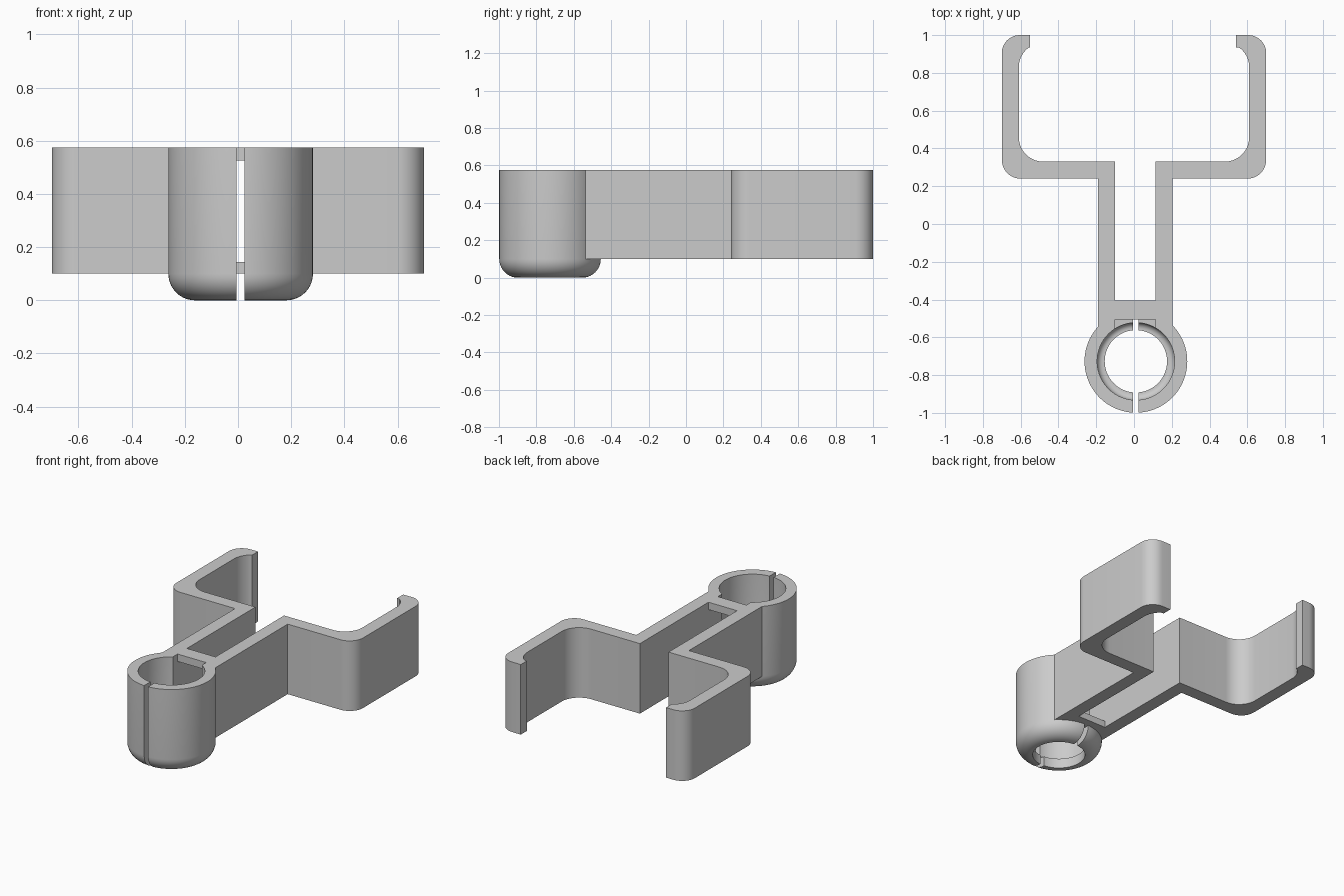
import bpy, bmesh
from math import sin, cos, pi, radians

if "Cube" in bpy.data.objects:
    bpy.data.objects.remove(bpy.data.objects["Cube"], do_unlink=True)

BASE, TOP = 0.10, 0.575       # height range of the arms
CX, CY = 0.01, -0.727         # ring axis
OUTER, BORE = 0.272, 0.205    # ring radii
STEM_X = 0.0075               # middle of the stem

grey = bpy.data.materials.new("grey plastic")
grey.use_nodes = True
grey.diffuse_color = (0.6, 0.6, 0.6, 1)
grey.node_tree.nodes["Principled BSDF"].inputs["Base Color"].default_value = (0.6, 0.6, 0.6, 1)


def add_object(name, bm):
    bmesh.ops.recalc_face_normals(bm, faces=bm.faces)
    mesh = bpy.data.meshes.new(name)
    bm.to_mesh(mesh)
    bm.free()
    mesh.materials.append(grey)
    obj = bpy.data.objects.new(name, mesh)
    bpy.context.collection.objects.link(obj)
    return obj


def box(name, x0, x1, y0, y1, z0, z1):
    return prism(name, [(x0, y0), (x1, y0), (x1, y1), (x0, y1)], z0, z1)


def prism(name, outline, z0, z1):
    bm = bmesh.new()
    face = bm.faces.new([bm.verts.new((x, y, z0)) for x, y in outline])
    grown = bmesh.ops.extrude_face_region(bm, geom=[face])["geom"]
    bmesh.ops.translate(bm, vec=(0, 0, z1 - z0),
                        verts=[v for v in grown if isinstance(v, bmesh.types.BMVert)])
    return add_object(name, bm)


def arc(cx, cy, r, start, end, steps=10):
    angles = [radians(start + (end - start) * i / steps) for i in range(steps + 1)]
    return [(cx + r * cos(a), cy + r * sin(a)) for a in angles]


def lathe(name, profile, steps=96):
    """Revolve a closed (radius, z) profile about the ring axis."""
    bm = bmesh.new()
    rings = [[bm.verts.new((CX + r * cos(2 * pi * i / steps), CY + r * sin(2 * pi * i / steps), z))
              for r, z in profile] for i in range(steps)]
    n = len(profile)
    for i in range(steps):
        a, b = rings[i], rings[(i + 1) % steps]
        for j in range(n):
            k = (j + 1) % n
            bm.faces.new((a[j], b[j], b[k], a[k]))
    return add_object(name, bm)


def combine(target, other, operation):
    mod = target.modifiers.new(operation, 'BOOLEAN')
    mod.operation, mod.solver, mod.object = operation, 'EXACT', other
    bpy.context.view_layer.objects.active = target
    bpy.ops.object.modifier_apply(modifier=mod.name)
    bpy.data.objects.remove(other, do_unlink=True)


# Ring socket with a rounded, open bottom
round_x = OUTER - BASE
profile = [(OUTER, TOP)] + arc(round_x, BASE, BASE, 0, -90)
profile += [(0.165, 0), (0.165, 0.067)]
profile += arc(round_x, BASE, BORE - round_x, -90, 0, 8) + [(BORE, TOP)]
clip = lathe("spring_clip", profile)


# One stem plate with its bent jaw, per side
def arm(name, side, tip):
    outline = [(0.1975, -0.62), (0.1975, 0.24)]
    outline += arc(0.60, 0.34, 0.10, -90, 0)
    outline += arc(0.605, 0.905, 0.095, 0, 90)
    outline += [(tip, 1.0), (tip, 0.935)]
    outline += arc(0.48, 0.83, 0.13, 52, 0, 6)
    outline += arc(0.48, 0.46, 0.13, 0, -90)
    outline += [(0.1075, 0.33), (0.1075, -0.62)]
    # only the stem is shifted sideways
    return prism(name, [(side * x + (STEM_X if x < 0.3 else 0), y) for x, y in outline], BASE, TOP)


combine(clip, arm("left_arm", 1, 0.54), 'UNION')
combine(clip, arm("right_arm", -1, 0.55), 'UNION')

# Bore, opening from the ring into the stem, and the slit through the ring
bore = lathe("bore", [(0.0001, BASE), (BORE, BASE), (BORE, TOP + 0.1), (0.0001, TOP + 0.1)])
combine(clip, bore, 'DIFFERENCE')
inner = 0.1075
combine(clip, box("opening", STEM_X - inner, STEM_X + inner, CY, -0.3, BASE, TOP + 0.1), 'DIFFERENCE')
combine(clip, box("slit", -0.005, 0.025, -1.2, -0.405, -0.1, TOP + 0.1), 'DIFFERENCE')

# Cross bars joining the two stem plates
for z0, z1 in ((BASE, 0.145), (0.525, TOP)):
    bar = box("cross_bar", STEM_X - 0.15, STEM_X + 0.15, -0.505, -0.405, z0, z1)
    combine(clip, bar, 'UNION')

# Smooth curves, sharp edges
bpy.ops.object.select_all(action='DESELECT')
clip.select_set(True)
bpy.context.view_layer.objects.active = clip
bpy.ops.object.shade_smooth_by_angle(angle=radians(30))
